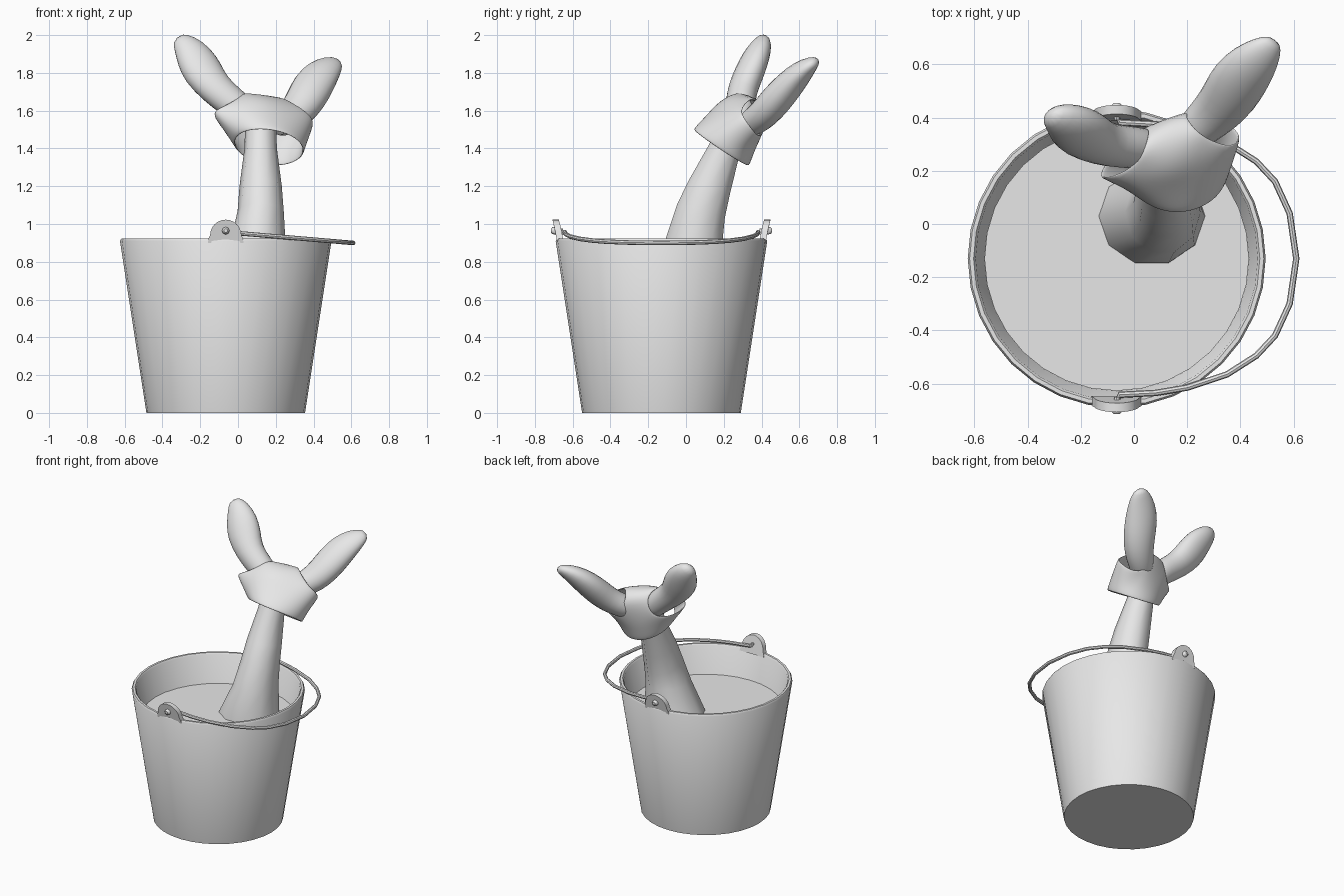
import bpy, bmesh, math
from mathutils import Vector

if "Cube" in bpy.data.objects:
    bpy.data.objects.remove(bpy.data.objects["Cube"])

CX, CY = -0.065, -0.13          # bucket axis
grey = bpy.data.materials.new("pale_grey")
grey.diffuse_color = (0.8, 0.8, 0.8, 1)
grey.use_nodes = True
grey.node_tree.nodes["Principled BSDF"].inputs["Base Color"].default_value = grey.diffuse_color


def finish(name, bm, angle=40):
    bmesh.ops.recalc_face_normals(bm, faces=bm.faces)
    me = bpy.data.meshes.new(name)
    bm.to_mesh(me)
    bm.free()
    me.materials.append(grey)
    ob = bpy.data.objects.new(name, me)
    bpy.context.collection.objects.link(ob)
    bpy.ops.object.select_all(action='DESELECT')
    ob.select_set(True)
    bpy.context.view_layer.objects.active = ob
    bpy.ops.object.shade_smooth_by_angle(angle=math.radians(angle))
    return ob


def loft(name, rings, caps=True, angle=40):
    """Join closed rings of points with quads."""
    bm = bmesh.new()
    vs = [[bm.verts.new(p) for p in r] for r in rings]
    n = len(vs[0])
    for a, b in zip(vs, vs[1:]):
        for i in range(n):
            j = (i + 1) % n
            bm.faces.new((a[i], a[j], b[j], b[i]))
    if caps:
        bm.faces.new(vs[0])
        bm.faces.new(vs[-1])
    return finish(name, bm, angle)


def ring(c, u, v, n):
    c, u, v = Vector(c), Vector(u), Vector(v)
    return [c + u * math.cos(2 * math.pi * i / n) + v * math.sin(2 * math.pi * i / n) for i in range(n)]


def lathe(name, profile, n=32):
    return loft(name, [ring((CX, CY, z), (r, 0, 0), (0, r, 0), n) for r, z in profile])


def tube(name, pts, r, n=8):
    pts = [Vector(p) for p in pts]
    rings = []
    for i, p in enumerate(pts):
        t = (pts[min(i + 1, len(pts) - 1)] - pts[max(i - 1, 0)]).normalized()
        s = t.cross(Vector((0, 0, 1))).normalized()
        rings.append(ring(p, s * r, s.cross(t) * r, n))
    return loft(name, rings)


def subdivide(ob, levels):
    m = ob.modifiers.new("smooth", 'SUBSURF')
    m.levels = m.render_levels = levels


# Bucket with softened rim, and the filled surface inside
lathe("bucket", [(0.42, 0), (0.56, 0.91), (0.553, 0.922), (0.538, 0.922), (0.53, 0.912), (0.40, 0.03)])
lathe("liquid", [(0.493, 0.69), (0.497, 0.72)])

# Handle lugs and pins at front and back
outline = [(-0.095, 0.90), (-0.09, 0.925)]
outline += [(-0.083 * math.cos(a), 0.94 + 0.083 * math.sin(a))
            for a in [math.pi * k / 12 for k in range(13)]]
outline += [(0.09, 0.925), (0.095, 0.90)]
for side, tag in ((-1, "front"), (1, "back")):
    def wall(off):
        return [(CX + x, CY + side * math.sqrt((0.562 + 0.152 * (z - 0.92) - off) ** 2 - x * x), z)
                for x, z in outline]
    loft(tag + "_lug", [wall(0), wall(0.034)])
    loft(tag + "_pin", [ring((CX, CY + side * y, 0.965), (r, 0, 0), (0, 0, r), 8)
                        for y, r in ((0.52, 0.011), (0.56, 0.011), (0.56, 0.021), (0.578, 0.018), (0.585, 0.01))])

# Wire handle, leaning over to the right
half = [(-0.06, 0.535), (-0.055, 0.512), (0.08, 0.505), (0.2, 0.485), (0.35, 0.435),
        (0.46, 0.365), (0.53, 0.29), (0.585, 0.17)]
path = [(x, -d) for x, d in half] + [(0.61, 0.06 - 0.06)] + [(x, d) for x, d in reversed(half)]
tube("handle", [(x, CY + d, 0.957 - 0.085 * (x - CX)) for x, d in path], 0.012)

# Tapering trunk rising from the liquid
trunk = [(0.06, 0.03, 0.66, 0.215, 0.19), (0.07, 0.03, 0.74, 0.195, 0.185), (0.108, 0.045, 0.93, 0.142, 0.158),
         (0.12, 0.08, 1.07, 0.122, 0.132), (0.12, 0.125, 1.2, 0.112, 0.115),
         (0.12, 0.205, 1.4, 0.086, 0.085), (0.12, 0.27, 1.58, 0.08, 0.075)]
loft("trunk", [ring((x, y, z), (a, 0, 0), (0, b, -0.3 * b if z > 1.0 else 0), 10) for x, y, z, a, b in trunk], angle=60)


# Two leaf-shaped fins
def fin(name, wide, sections):
    w0 = Vector(wide).normalized()
    cs = [Vector(s[:3]) for s in sections]
    rings = []
    for i, s in enumerate(sections):
        t = (cs[min(i + 1, len(cs) - 1)] - cs[max(i - 1, 0)]).normalized()
        w = (w0 - t * w0.dot(t)).normalized()
        rings.append(ring(cs[i], w * s[3], t.cross(w) * s[4], 12))
    subdivide(loft(name, rings, angle=80), 1)


fin("left_fin", (0.08, 0.05, 0.05), [
    (0.09, 0.28, 1.52, 0.07, 0.07), (0.02, 0.285, 1.60, 0.085, 0.08), (-0.04, 0.29, 1.65, 0.09, 0.08),
    (-0.12, 0.30, 1.715, 0.095, 0.08), (-0.185, 0.335, 1.80, 0.118, 0.08), (-0.23, 0.37, 1.885, 0.108, 0.072),
    (-0.28, 0.40, 1.95, 0.075, 0.055), (-0.325, 0.408, 1.987, 0.035, 0.025)])
fin("right_fin", (-0.095, 0.045, 0.04), [
    (0.19, 0.31, 1.51, 0.07, 0.07), (0.25, 0.37, 1.55, 0.085, 0.08), (0.31, 0.42, 1.59, 0.10, 0.085),
    (0.36, 0.48, 1.66, 0.112, 0.09), (0.40, 0.55, 1.74, 0.116, 0.082), (0.45, 0.61, 1.805, 0.10, 0.066),
    (0.50, 0.66, 1.845, 0.068, 0.042), (0.53, 0.692, 1.862, 0.03, 0.02)])

# Cloth cover: waist opening below, two side openings for the fins
waist = ring((0.165, 0.187, 1.405), (0.19, 0, -0.02), (0, -0.152, 0.10), 16)
right = {14: (0.25, 0.42, 1.48), 15: (0.335, 0.39, 1.46), 0: (0.395, 0.36, 1.495),
         1: (0.41, 0.315, 1.555), 2: (0.365, 0.29, 1.605)}
left = {6: (-0.07, 0.18, 1.635), 7: (-0.14, 0.16, 1.60), 8: (-0.125, 0.215, 1.55),
        9: (-0.065, 0.29, 1.515), 10: (0.02, 0.36, 1.53)}
hip = {k: Vector(p) for k, p in {**right, **left}.items()}


def span(a, b, bulge):
    a, b, g = Vector(a), Vector(b), Vector(bulge)
    return [a.lerp(b, k / 4) + g * math.sin(math.pi * k / 4) for k in range(5)]


for k, p in enumerate(span(hip[2], hip[6], (0, -0.10, -0.02))):
    hip[2 + k] = p
for k, p in enumerate(span(hip[10], hip[14], (0, 0.0, -0.03))):
    hip[10 + k] = p
bridge = [span((0.29, 0.315, 1.645), (0.0, 0.215, 1.67), (0, -0.06, 0.01)),
          span((0.23, 0.355, 1.68), (0.04, 0.28, 1.71), (0, 0.0, 0.0)),
          span((0.18, 0.43, 1.62), (0.06, 0.37, 1.65), (0, 0.01, 0.01))]
bm = bmesh.new()
W = [bm.verts.new(p) for p in waist]
M = [bm.verts.new(waist[i].lerp(hip[i], 0.45)) for i in range(16)]
H = [bm.verts.new(hip[i]) for i in range(16)]
for a, b in ((W, M), (M, H)):
    for i in range(16):
        bm.faces.new((a[i], a[(i + 1) % 16], b[(i + 1) % 16], b[i]))
rows = [H[2:7]] + [[bm.verts.new(p) for p in r] for r in bridge] + [H[10:15][::-1]]
for a, b in zip(rows, rows[1:]):
    for i in range(4):
        bm.faces.new((a[i], a[i + 1], b[i + 1], b[i]))
cover = finish("cloth_cover", bm, 80)
solid = cover.modifiers.new("thickness", 'SOLIDIFY')
solid.thickness = 0.014
subdivide(cover, 2)
